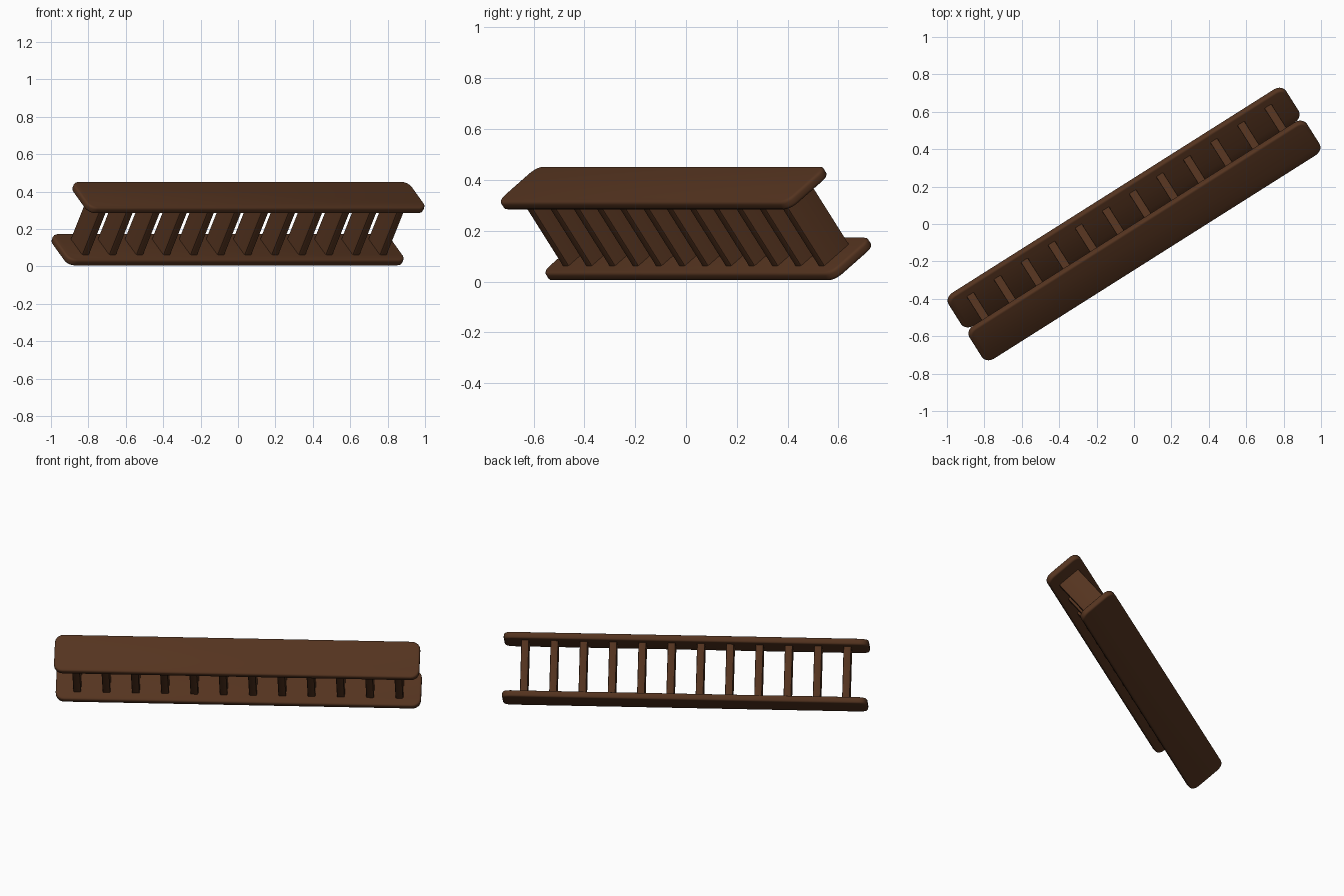
import bpy, bmesh
from math import radians
from mathutils import Matrix, Vector

if "Cube" in bpy.data.objects:
    bpy.data.objects.remove(bpy.data.objects["Cube"])

LENGTH, WIDTH, THICK = 2.135, 0.243, 0.04
SPACING = 0.348           # distance between board centres
SLATS, PITCH = 12, 0.1712

wood = bpy.data.materials.new("dark_wood")
wood.diffuse_color = (0.09, 0.034, 0.014, 1)
wood.use_nodes = True
wood.node_tree.nodes["Principled BSDF"].inputs["Base Color"].default_value = wood.diffuse_color

# whole railing: turned about z, then tipped about its long axis
pose = (Matrix.Translation((0, 0, 0.2285)) @ Matrix.Rotation(radians(32.3), 4, 'Z')
        @ Matrix.Rotation(radians(36.7), 4, 'X'))


def block(name, size, centre, corner, edge, segs):
    """Box with optional rounded plan corners and softened edges."""
    bm = bmesh.new()
    bmesh.ops.create_cube(bm, size=1)
    bmesh.ops.scale(bm, vec=Vector(size), verts=bm.verts)
    upright = [e for e in bm.edges
               if abs(e.verts[0].co.z - e.verts[1].co.z) > 1e-4]
    bmesh.ops.bevel(bm, geom=upright, offset=corner, segments=segs,
                    profile=0.5, affect='EDGES')
    if edge:
        rim = [e for e in bm.edges
               if abs(e.verts[0].co.z - e.verts[1].co.z) < 1e-4]
        bmesh.ops.bevel(bm, geom=rim, offset=edge, segments=3,
                        profile=0.5, affect='EDGES')
    bmesh.ops.translate(bm, vec=Vector(centre), verts=bm.verts)
    bm.transform(pose)
    mesh = bpy.data.meshes.new(name)
    bm.to_mesh(mesh)
    bm.free()
    mesh.materials.append(wood)
    ob = bpy.data.objects.new(name, mesh)
    bpy.context.collection.objects.link(ob)
    bpy.context.view_layer.objects.active = ob
    ob.select_set(True)
    bpy.ops.object.shade_smooth_by_angle(angle=radians(35))
    ob.select_set(False)
    return ob


# the two long boards
for name, side in (("lower_board", -1), ("upper_board", 1)):
    block(name, (LENGTH, WIDTH, THICK), (0, 0, side * SPACING / 2), 0.05, 0.012, 5)

# evenly spaced slats between the boards
for i in range(SLATS):
    x = (i - (SLATS - 1) / 2) * PITCH
    block(f"slat_{i + 1}", (0.045, 0.145, SPACING - THICK + 0.01), (x, 0, 0), 0.006, 0, 2)
